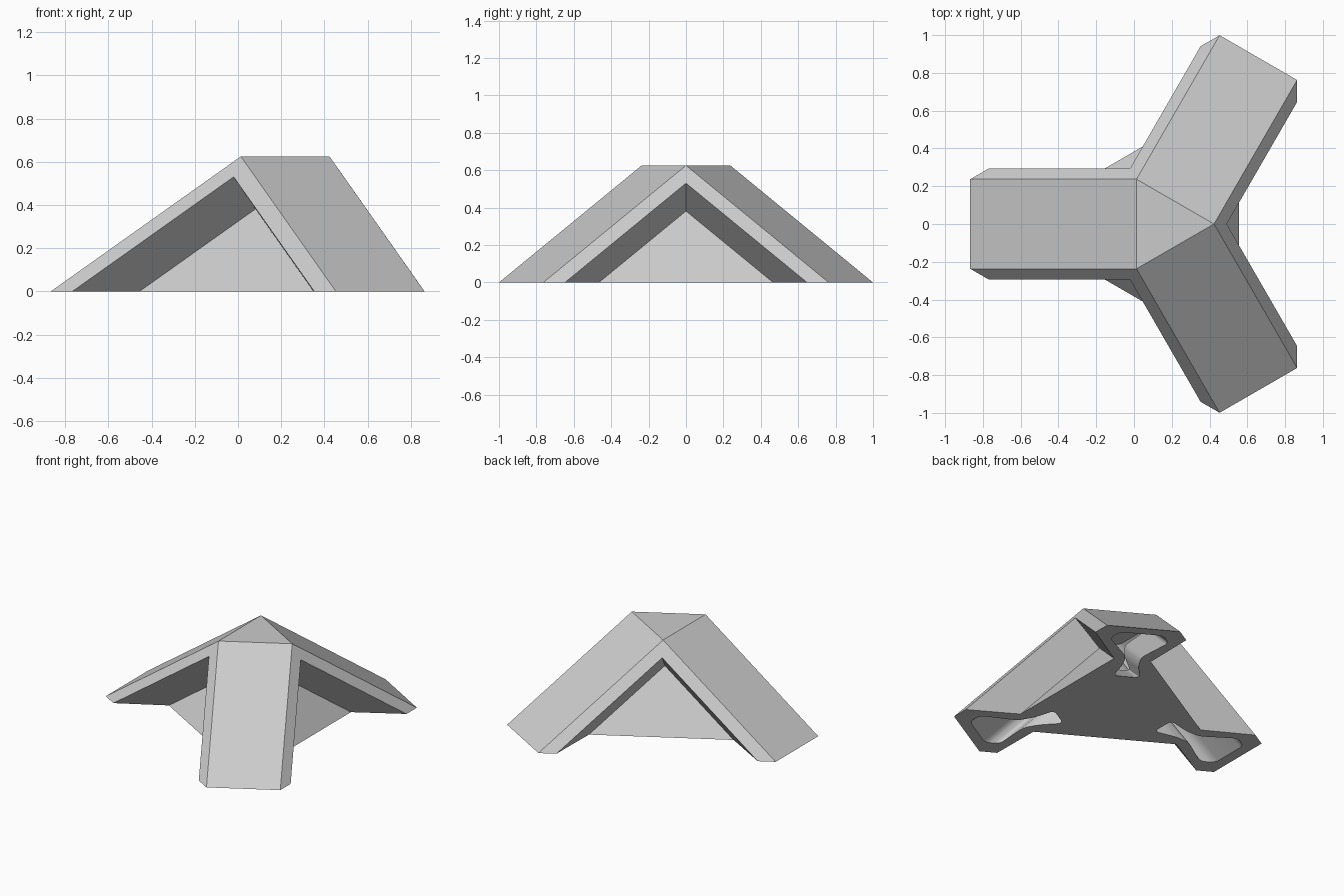
import bpy, bmesh, math
from mathutils import Vector

cube = bpy.data.objects.get("Cube")
if cube:
    bpy.data.objects.remove(cube, do_unlink=True)

CENTRE_X = 0.15
SLOPE = 0.71                       # height gained per unit moved inwards
ROOT3 = math.sqrt(3)
ARMS = [math.radians(a) for a in (180, 300, 60)]

grey = bpy.data.materials.new("light_grey")
grey.use_nodes = True
grey.diffuse_color = (0.6, 0.6, 0.6, 1)
grey.node_tree.nodes["Principled BSDF"].inputs["Base Color"].default_value = (0.6, 0.6, 0.6, 1)


def place(angle, r, w, z):
    """Point at distance r along an arm, w to its side, at height z."""
    c, s = math.cos(angle), math.sin(angle)
    return Vector((CENTRE_X + r * c - w * s, r * s + w * c, z))


def finish(bm, name):
    bmesh.ops.recalc_face_normals(bm, faces=bm.faces)
    mesh = bpy.data.meshes.new(name)
    bm.to_mesh(mesh)
    bm.free()
    mesh.materials.append(grey)
    obj = bpy.data.objects.new(name, mesh)
    bpy.context.collection.objects.link(obj)
    return obj


# Body: three sloping arms, mitred together over a shallow pyramid
half_foot = [(1.017, 0.237), (0.917, 0.295), (0.606, 0.12)]
bm = bmesh.new()
arms = []
for angle in ARMS:
    sides = {}
    for side in (1, -1):
        ground = [bm.verts.new(place(angle, r, side * w, 0)) for r, w in half_foot]
        mitre = [bm.verts.new(place(angle, w / ROOT3, side * w, (r - w / ROOT3) * SLOPE))
                 for r, w in half_foot]
        for i in range(2):
            bm.faces.new((ground[i], ground[i + 1], mitre[i + 1], mitre[i]))
        sides[side] = (ground, mitre)
    (gl, ml), (gr, mr) = sides[1], sides[-1]
    bm.faces.new((gl[0], ml[0], mr[0], gr[0]))
    arms.append((gl, ml, gr, mr))

bm.faces.new([arm[1][0] for arm in arms])
outline = []
for i, (gl, ml, gr, mr) in enumerate(arms):
    neighbour = arms[(i + 1) % 3]
    bm.faces.new((gl[2], neighbour[2][2], ml[2]))
    outline += gr[::-1] + gl
bm.faces.new(outline)
bmesh.ops.remove_doubles(bm, verts=bm.verts, dist=0.002)
body = finish(bm, "three_arm_body")

# Channels: rounded slots that follow each arm up to a shared hollow
half_slot = [(0.945, 0.14), (0.86, 0.19), (0.65, 0.05), (0.54, 0.05), (0.39, 0.085)]
slot = half_slot + [(r, -w) for r, w in reversed(half_slot)]
LOW, HIGH = -0.05, 0.72
for n, angle in enumerate(ARMS):
    bm = bmesh.new()
    face = bm.faces.new([bm.verts.new(place(angle, r - LOW / SLOPE, w, LOW)) for r, w in slot])
    bmesh.ops.bevel(bm, geom=list(bm.verts), offset=0.035, segments=4, profile=0.5,
                    affect='VERTICES', clamp_overlap=True)
    top = bmesh.ops.extrude_face_region(bm, geom=list(bm.faces))
    rise = place(angle, -(HIGH - LOW) / SLOPE, 0, HIGH - LOW) - Vector((CENTRE_X, 0, 0))
    bmesh.ops.translate(bm, vec=rise, verts=[v for v in top["geom"] if isinstance(v, bmesh.types.BMVert)])
    # Trim to this arm's third, and below the roof
    cuts = [(Vector((CENTRE_X, 0, 0.57)), Vector((0, 0, 1)))]
    for side in (1, -1):
        outward = place(angle, -ROOT3 / 2, side * 0.5, 0) - Vector((CENTRE_X, 0, 0))
        cuts.append((Vector((CENTRE_X, 0, 0)) + outward * 0.002, outward))
    for point, normal in cuts:
        cut = bmesh.ops.bisect_plane(bm, geom=bm.verts[:] + bm.edges[:] + bm.faces[:],
                                     plane_co=point, plane_no=normal, clear_outer=True)
        rim = [e for e in cut["geom_cut"] if isinstance(e, bmesh.types.BMEdge)]
        if rim:
            bmesh.ops.holes_fill(bm, edges=rim, sides=0)
    cutter = finish(bm, f"channel_cutter_{n + 1}")
    cutter.hide_render = True
    cutter.hide_viewport = True
    cutter.display_type = 'WIRE'
    mod = body.modifiers.new(f"channel_{n + 1}", 'BOOLEAN')
    mod.operation = 'DIFFERENCE'
    mod.solver = 'EXACT'
    mod.object = cutter

# Apply the cuts and smooth only the rounded channel corners
bpy.context.view_layer.update()
evaluated = body.evaluated_get(bpy.context.evaluated_depsgraph_get())
carved = bpy.data.meshes.new_from_object(evaluated)
body.modifiers.clear()
body.data = carved
for obj in [o for o in bpy.data.objects if o.name.startswith("channel_cutter")]:
    bpy.data.objects.remove(obj, do_unlink=True)
bpy.ops.object.select_all(action='DESELECT')
body.select_set(True)
bpy.context.view_layer.objects.active = body
bpy.ops.object.shade_smooth_by_angle(angle=math.radians(28))
